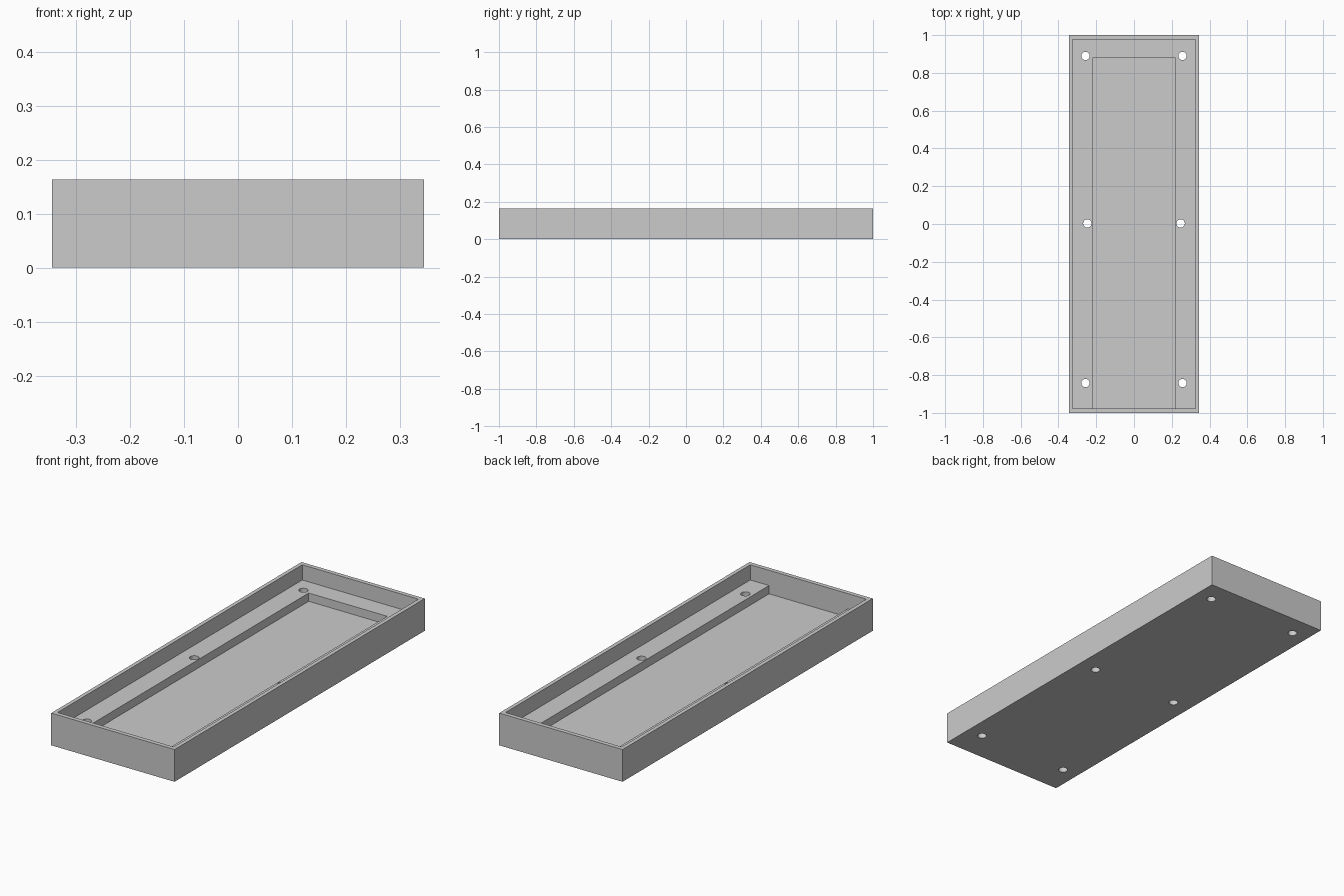
import bpy

cube = bpy.data.objects.get("Cube")
if cube:
    bpy.data.objects.remove(cube, do_unlink=True)

# Overall sizes
HALF_X, HALF_Y, HEIGHT = 0.345, 1.0, 0.163
INNER_X, INNER_Y = 0.325, 0.978
LEDGE_Z, FLOOR_Z = 0.086, 0.044
RECESS_X, RECESS_BACK = 0.22, 0.879
HOLE_RADIUS = 0.022

grey = bpy.data.materials.new("plain grey")
grey.use_nodes = True
colour = (0.6, 0.6, 0.6, 1)
grey.diffuse_color = colour
grey.node_tree.nodes["Principled BSDF"].inputs["Base Color"].default_value = colour


def box(name, low, high):
    """Box between two opposite corners."""
    centre = [(a + b) / 2 for a, b in zip(low, high)]
    bpy.ops.mesh.primitive_cube_add(size=1, location=centre)
    obj = bpy.context.object
    obj.name = name
    obj.scale = [b - a for a, b in zip(low, high)]
    bpy.ops.object.transform_apply(location=True, rotation=False, scale=True)
    return obj


def cut(target, cutter):
    """Subtract the cutter from the target, then discard it."""
    cutter.hide_render = True
    mod = target.modifiers.new("cut", "BOOLEAN")
    mod.operation = "DIFFERENCE"
    mod.solver = "EXACT"
    mod.object = cutter
    bpy.context.view_layer.objects.active = target
    bpy.ops.object.modifier_apply(modifier=mod.name)
    bpy.data.objects.remove(cutter, do_unlink=True)


# Solid tray block
tray = box("tray", (-HALF_X, -HALF_Y, 0), (HALF_X, HALF_Y, HEIGHT))

# Upper pocket down to the ledge
cut(tray, box("pocket_cutter", (-INNER_X, -INNER_Y, LEDGE_Z),
              (INNER_X, INNER_Y, HEIGHT + 0.1)))

# Deeper central recess, open to the front wall
cut(tray, box("recess_cutter", (-RECESS_X, -INNER_Y, FLOOR_Z),
              (RECESS_X, RECESS_BACK, HEIGHT + 0.1)))

# Screw holes through the ledge, in mirrored pairs
for x, y in ((0.257, 0.89), (0.247, 0.003), (0.257, -0.842)):
    for side in (-1, 1):
        bpy.ops.mesh.primitive_cylinder_add(
            vertices=32, radius=HOLE_RADIUS, depth=0.5, location=(side * x, y, 0))
        cut(tray, bpy.context.object)

# Colour and shading
tray.data.materials.clear()
tray.data.materials.append(grey)
for face in tray.data.polygons:
    face.material_index = 0
bpy.ops.object.select_all(action="DESELECT")
tray.select_set(True)
bpy.context.view_layer.objects.active = tray
bpy.ops.object.shade_smooth_by_angle()
